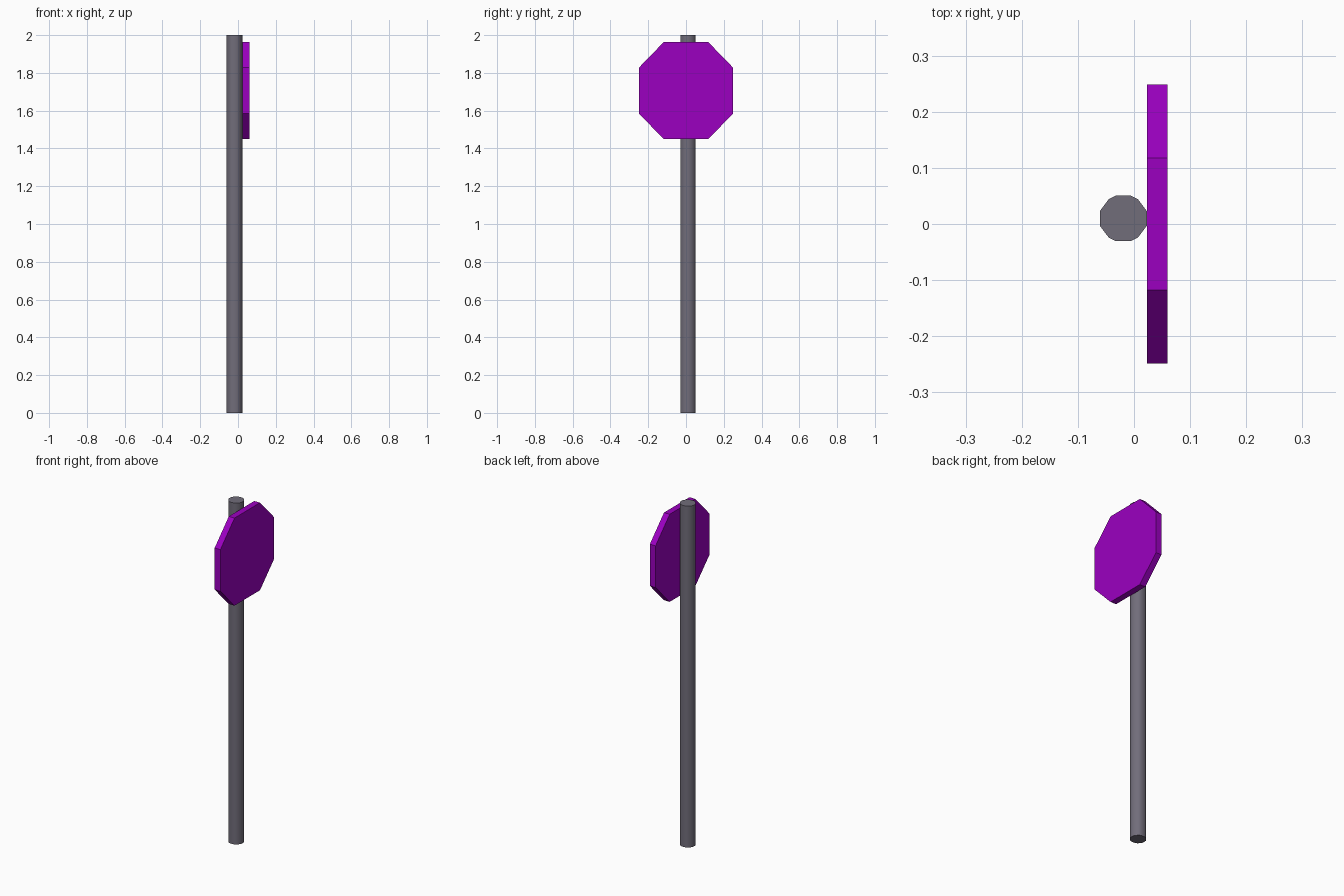
import bpy, bmesh, math
from mathutils import Vector

if "Cube" in bpy.data.objects:
    bpy.data.objects.remove(bpy.data.objects["Cube"])


def prism(name, profile, offset, color):
    """Extrude a closed planar profile along an offset vector."""
    bm = bmesh.new()
    face = bm.faces.new([bm.verts.new(p) for p in profile])
    ext = bmesh.ops.extrude_face_region(bm, geom=[face], use_keep_orig=True)
    verts = [g for g in ext["geom"] if isinstance(g, bmesh.types.BMVert)]
    bmesh.ops.translate(bm, verts=verts, vec=Vector(offset))
    bmesh.ops.recalc_face_normals(bm, faces=bm.faces[:])
    mesh = bpy.data.meshes.new(name)
    bm.to_mesh(mesh)
    bm.free()
    obj = bpy.data.objects.new(name, mesh)
    bpy.context.collection.objects.link(obj)
    mat = bpy.data.materials.new(name + "_paint")
    mat.diffuse_color = (*color, 1)
    mat.use_nodes = True
    mat.node_tree.nodes["Principled BSDF"].inputs["Base Color"].default_value = mat.diffuse_color
    mesh.materials.append(mat)
    return obj


# Pole: twelve-sided, alternating wide and narrow facets, smooth dark sides
angles = [18, 54, 72, 108, 126, 162]
angles += [a + 180 for a in angles]
pole_profile = [(-0.019 + 0.044 * math.cos(math.radians(a)),
                 0.01 + 0.0425 * math.sin(math.radians(a)), 0) for a in angles]
pole = prism("pole", pole_profile, (0, 0, 2), (0.165, 0.153, 0.195))
bpy.context.view_layer.objects.active = pole
pole.select_set(True)
bpy.ops.object.shade_smooth_by_angle(angle=math.radians(42))

# Sign plate: flat octagon facing +x
half = [(0.118, 1.45), (0.249, 1.584), (0.249, 1.828), (0.118, 1.963)]
plate_profile = ([(0.023, y, z) for y, z in half] +
                 [(0.023, -y, z) for y, z in reversed(half)])
prism("sign_plate", plate_profile, (0.037, 0, 0), (0.33, 0.0, 0.53))
